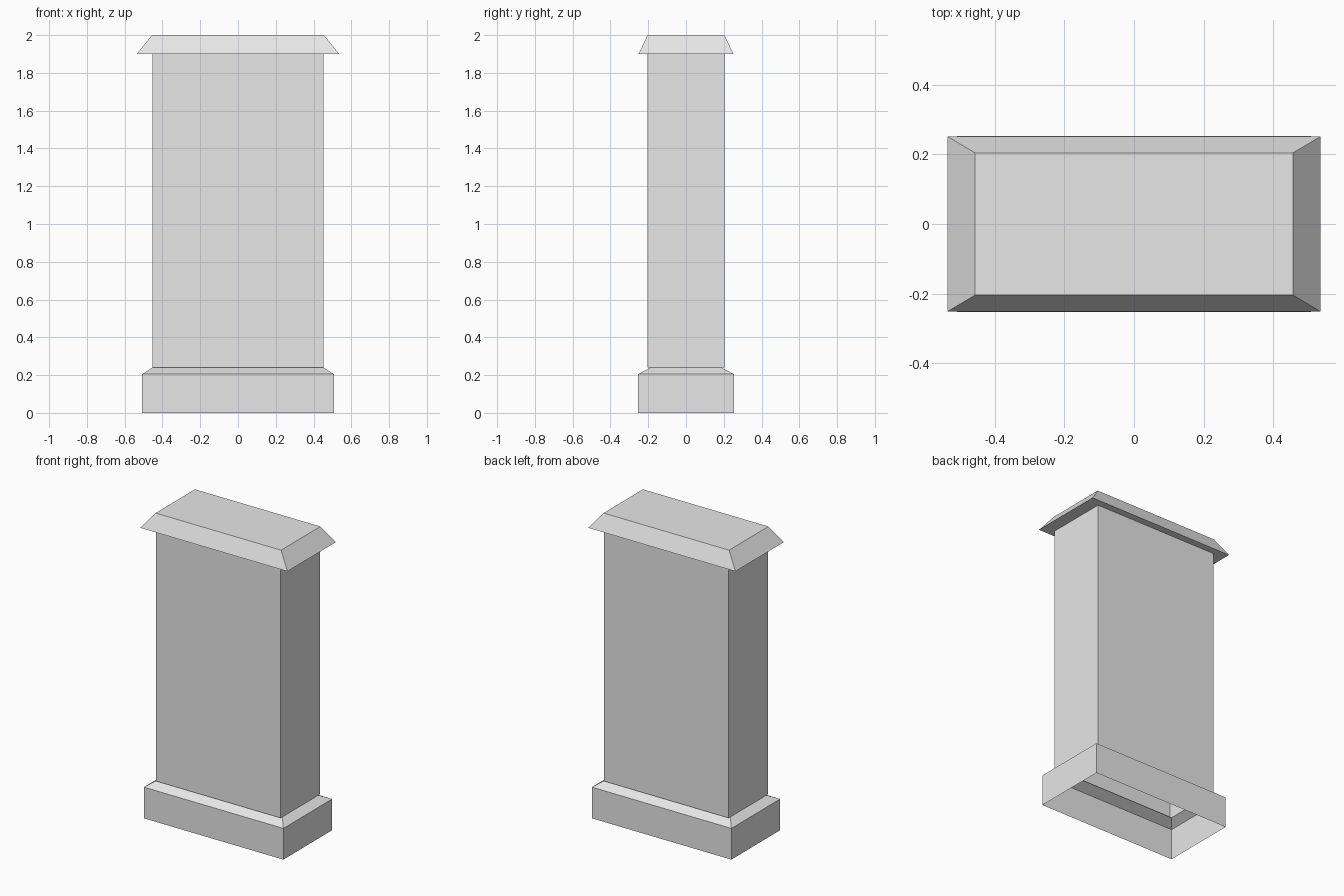
import bpy, bmesh

if "Cube" in bpy.data.objects:
    bpy.data.objects.remove(bpy.data.objects["Cube"], do_unlink=True)

stone = bpy.data.materials.new("light grey stone")
stone.use_nodes = True
stone.diffuse_color = (0.8, 0.8, 0.8, 1)
stone.node_tree.nodes["Principled BSDF"].inputs["Base Color"].default_value = (0.8, 0.8, 0.8, 1)


def loft(name, sections, bottom=False, top=False):
    """Join rectangular sections (half width, half depth, height) into a shell."""
    bm = bmesh.new()
    rings = [[bm.verts.new((sx * x, sy * y, z))
              for sx, sy in ((-1, -1), (1, -1), (1, 1), (-1, 1))]
             for x, y, z in sections]
    for low, high in zip(rings, rings[1:]):
        for i in range(4):
            j = (i + 1) % 4
            bm.faces.new((low[i], low[j], high[j], high[i]))
    if bottom:
        bm.faces.new(rings[0][::-1])
    if top:
        bm.faces.new(rings[-1])
    mesh = bpy.data.meshes.new(name)
    bm.to_mesh(mesh)
    bm.free()
    mesh.materials.append(stone)
    obj = bpy.data.objects.new(name, mesh)
    bpy.context.collection.objects.link(obj)
    return obj


# Hollow plinth with a sloped shoulder, open underneath
loft("plinth", [(0.507, 0.253, 0), (0.507, 0.253, 0.205), (0.453, 0.188, 0.24)])

# Hollow rectangular shaft
loft("shaft", [(0.453, 0.204, 0.24), (0.453, 0.204, 1.9)])

# Overhanging cap with bevelled sides
loft("cap", [(0.535, 0.251, 1.9), (0.456, 0.204, 2.0)], bottom=True, top=True)
